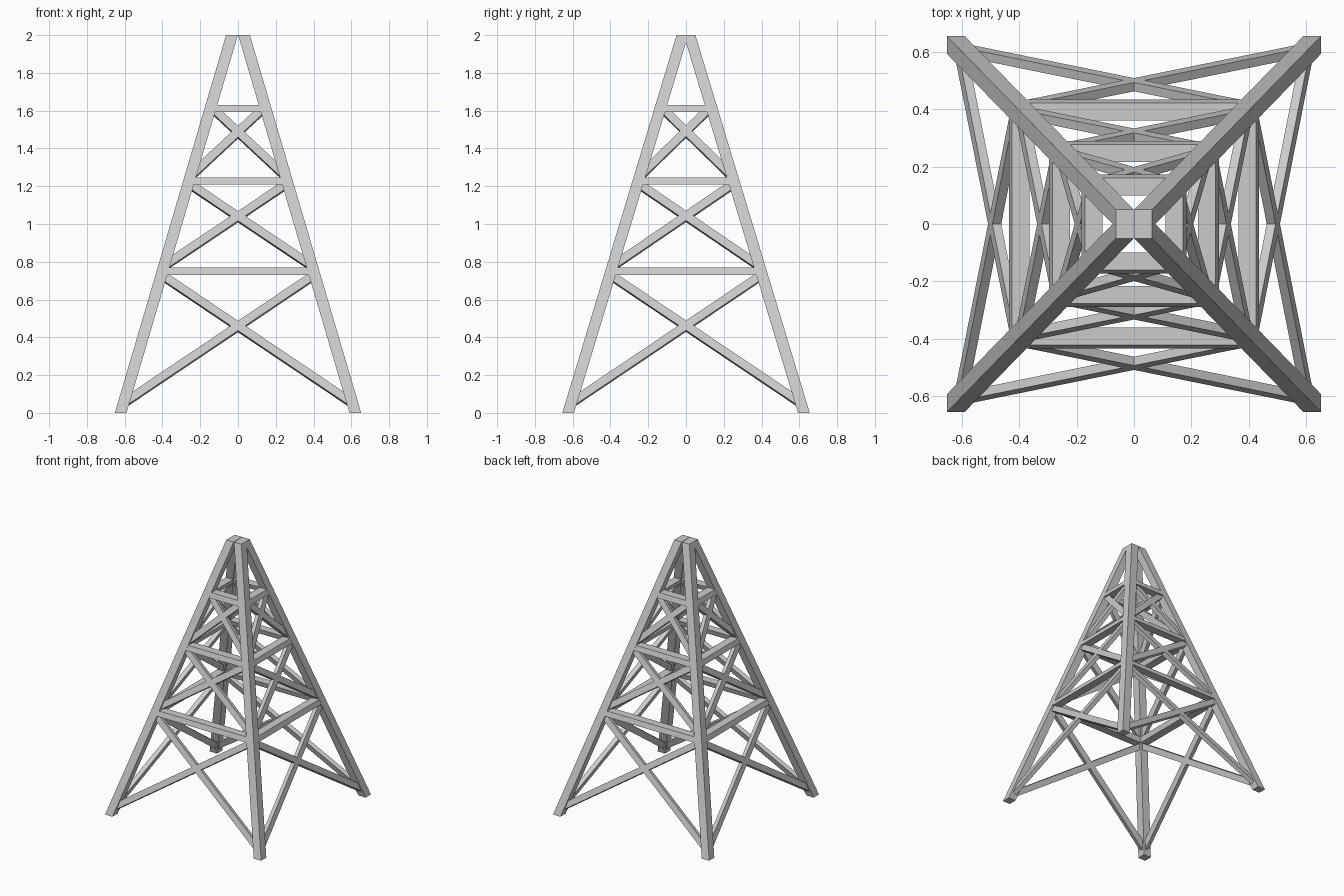
import bpy, bmesh
from mathutils import Vector

if "Cube" in bpy.data.objects:
    bpy.data.objects.remove(bpy.data.objects["Cube"])

H = 2.0
HALF = 0.031          # half thickness of a leg, measured horizontally


def leg_centre(z, sx, sy):
    t = z / H
    return Vector((sx * (0.621 + (0.032 - 0.621) * t),
                   sy * (0.624 + (0.019 - 0.624) * t), z))


def prism(name, ring_a, ring_b):
    """Solid four-sided bar between two quads."""
    bm = bmesh.new()
    a = [bm.verts.new(p) for p in ring_a]
    b = [bm.verts.new(p) for p in ring_b]
    bm.faces.new(a)
    bm.faces.new(b[::-1])
    for i in range(4):
        j = (i + 1) % 4
        bm.faces.new((a[j], a[i], b[i], b[j]))
    bmesh.ops.recalc_face_normals(bm, faces=bm.faces)
    me = bpy.data.meshes.new(name)
    bm.to_mesh(me)
    bm.free()
    ob = bpy.data.objects.new(name, me)
    bpy.context.collection.objects.link(ob)
    return ob


def bar(name, p, q, u, v):
    """Bar from p to q with half-axis vectors u and v."""
    corners = (u + v, u - v, -u - v, -u + v)
    return prism(name, [p + c for c in corners], [q + c for c in corners])


# Corner legs, square in plan and cut level at both ends
for sx in (-1, 1):
    for sy in (-1, 1):
        bar("leg", leg_centre(0, sx, sy), leg_centre(H, sx, sy),
            Vector((HALF, 0, 0)), Vector((0, HALF, 0)))

# Four sides: pairs of leg signs and outward direction
sides = {
    "front": ((-1, -1), (1, -1), Vector((0, -1, 0))),
    "back": ((1, 1), (-1, 1), Vector((0, 1, 0))),
    "right": ((1, -1), (1, 1), Vector((1, 0, 0))),
    "left": ((-1, 1), (-1, -1), Vector((-1, 0, 0))),
}

for side, (a, b, out) in sides.items():
    rise = leg_centre(1, *a) + leg_centre(1, *b) - leg_centre(0, *a) - leg_centre(0, *b)
    rise = rise / 2                      # slope of the side per unit height
    normal = (out + Vector((0, 0, -rise.dot(out)))).normalized()

    # Horizontal beams, faces following the slope of the side
    for z in (0.75, 1.228, 1.612):
        bar(side + "_beam", leg_centre(z, *a), leg_centre(z, *b),
            out * (HALF - 0.0005), rise * 0.019)

    # Crossed braces
    for z0, z1 in ((0.05, 0.73), (0.775, 1.215), (1.25, 1.62)):
        for s, e in ((a, b), (b, a)):
            p, q = leg_centre(z0, *s), leg_centre(z1, *e)
            across = normal.cross((q - p).normalized()).normalized()
            bar(side + "_brace", p, q, across * 0.022, normal * 0.016)
